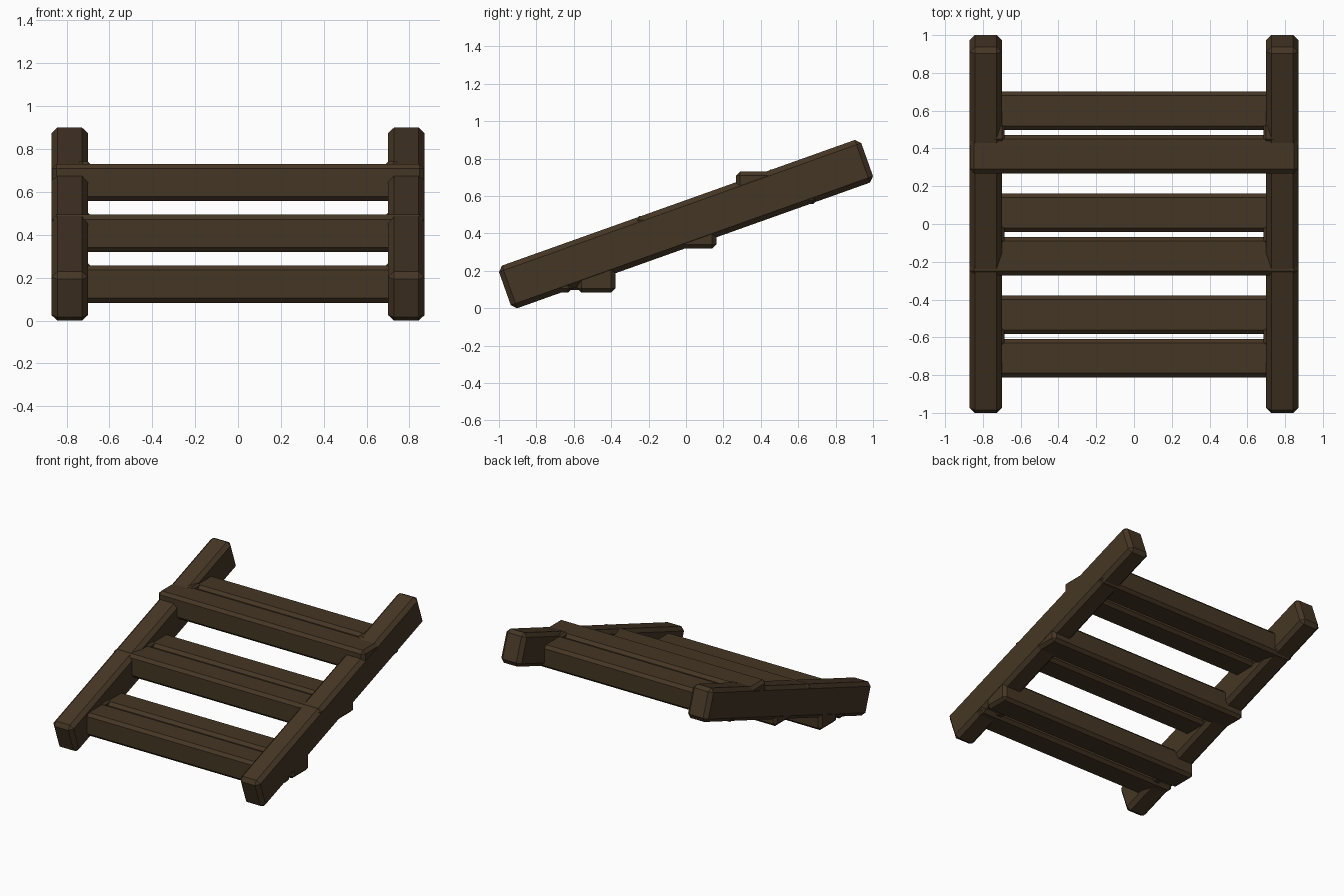
import bpy
import math

cube = bpy.data.objects.get("Cube")
if cube:
    bpy.data.objects.remove(cube, do_unlink=True)

wood = bpy.data.materials.new("dark_brown_wood")
wood.use_nodes = True
wood.diffuse_color = (0.06, 0.037, 0.018, 1)
shader = wood.node_tree.nodes["Principled BSDF"]
shader.inputs["Base Color"].default_value = wood.diffuse_color
shader.inputs["Roughness"].default_value = 0.9


def beam(name, size, centre, chamfer, tilt=0.0):
    """Flat-shaded box with chamfered edges, tilted about x."""
    bpy.ops.mesh.primitive_cube_add(size=1, location=centre)
    ob = bpy.context.object
    ob.name = name
    ob.scale = size
    bpy.ops.object.transform_apply(location=False, rotation=False, scale=True)
    ob.rotation_euler.x = tilt
    bevel = ob.modifiers.new("chamfer", "BEVEL")
    bevel.width = chamfer
    bevel.segments = 1
    bevel.limit_method = "ANGLE"
    ob.data.materials.append(wood)
    return ob


SIDES = (("left", 1), ("right", -1))

# Sloping side rails
for side, s in SIDES:
    beam(f"{side}_rail", (0.17, 2.056, 0.242), (s * 0.785, 0, 0.45),
         0.027, math.radians(19.6))

# Three level steps, each a pair of planks joined by cleats at the rails
for i in range(3):
    y = -0.595 + 0.54 * i
    z = 0.17 + 0.237 * i
    for part, dy in (("front", -0.115), ("back", 0.115)):
        beam(f"step_{i + 1}_{part}_plank", (1.736, 0.204, 0.174),
             (0, y + dy, z), 0.022)
    for side, s in SIDES:
        beam(f"step_{i + 1}_{side}_cleat", (0.07, 0.1, 0.17),
             (s * 0.72, y, z + 0.012), 0.015)
